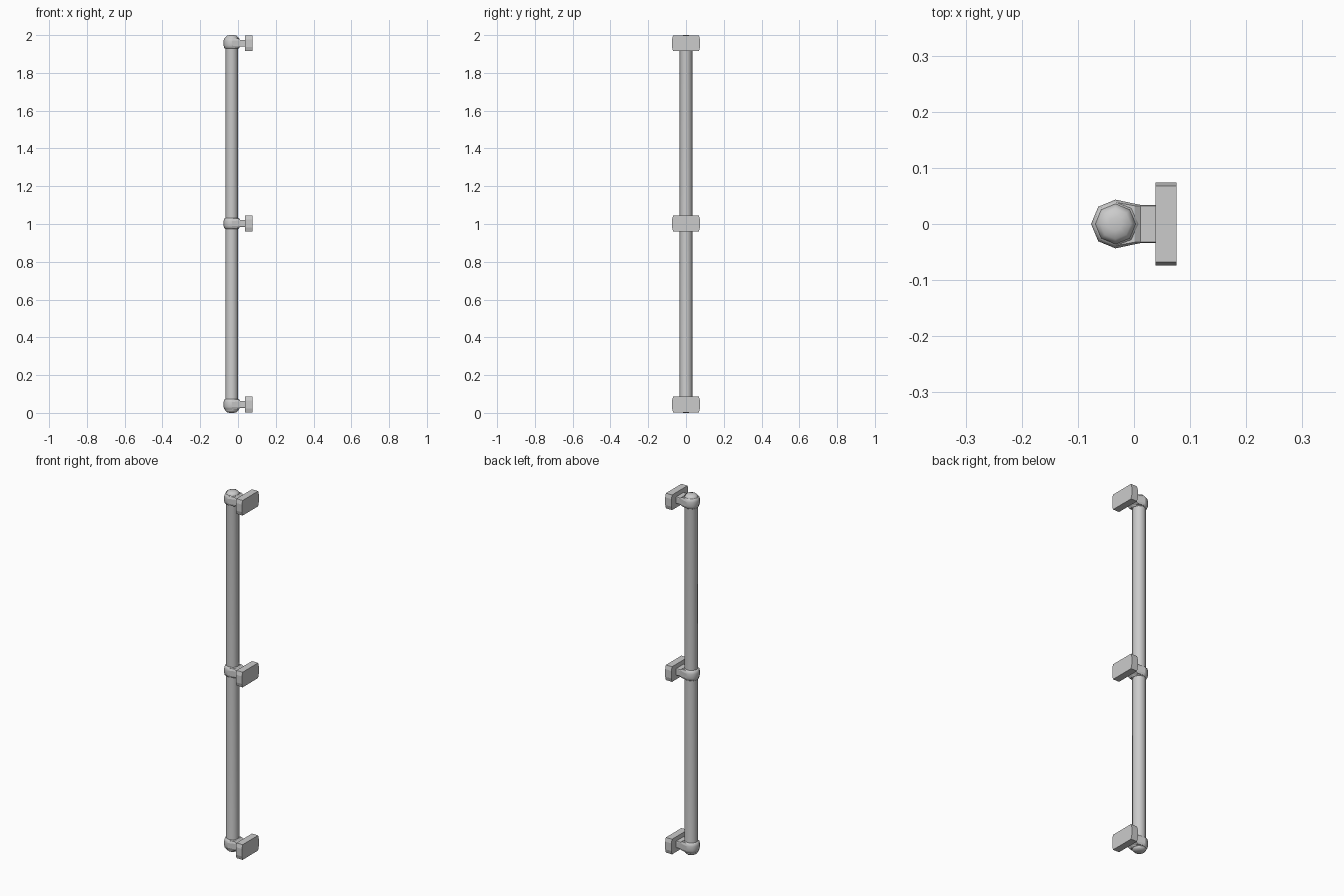
import bpy, math

if "Cube" in bpy.data.objects:
    bpy.data.objects.remove(bpy.data.objects["Cube"])

PX = -0.033                      # pole axis
LEVELS = {"bottom": 0.045, "middle": 1.003, "top": 1.957}


def make(name, verts, faces, smooth=None):
    me = bpy.data.meshes.new(name)
    me.from_pydata(verts, [], faces)
    ob = bpy.data.objects.new(name, me)
    bpy.context.collection.objects.link(ob)
    bpy.ops.object.select_all(action='DESELECT')
    ob.select_set(True)
    bpy.context.view_layer.objects.active = ob
    bpy.ops.object.mode_set(mode='EDIT')
    bpy.ops.mesh.select_all(action='SELECT')
    bpy.ops.mesh.normals_make_consistent(inside=False)
    bpy.ops.object.mode_set(mode='OBJECT')
    if smooth:
        bpy.ops.object.shade_smooth_by_angle(angle=math.radians(smooth))
    return ob


def loft(name, rings, smooth=None):
    n = len(rings[0])
    verts = [v for r in rings for v in r]
    faces = [tuple(range(n)), tuple(range(len(verts) - n, len(verts)))]
    for k in range(len(rings) - 1):
        for i in range(n):
            j = (i + 1) % n
            faces.append((k * n + i, k * n + j, (k + 1) * n + j, (k + 1) * n + i))
    return make(name, verts, faces, smooth)


def circle(r, z):
    return [(PX + r * math.cos(i * math.pi / 4), r * math.sin(i * math.pi / 4), z)
            for i in range(8)]


def section(x, hy, hz, ky, kz, zc):
    """Chamfered rectangle in the yz plane; ky, kz scale the cut corners."""
    q = [(hy, hz * kz), (hy * ky, hz)]
    pts = q + [(-y, z) for y, z in q[::-1]]
    pts += [(-y, -z) for y, z in pts]
    return [(x, y, zc + z) for y, z in pts]


# eight-sided pole with shallow domed ends
ends = [(0.012, 0.0), (0.027, 0.004), (0.036, 0.014), (0.034, 0.03)]
loft("pole", [circle(r, z) for r, z in ends] +
     [circle(r, 2 - z) for r, z in ends[::-1]], 50)

for level, zc in LEVELS.items():
    # rounded collar around the pole
    prof = [(0.034, -0.029), (0.040, -0.025), (0.0435, -0.012),
            (0.0435, 0.012), (0.040, 0.025), (0.034, 0.029)]
    loft(level + "_collar", [circle(r, zc + z) for r, z in prof], 50)
    # tapering arm from collar to plate
    loft(level + "_arm", [section(PX, 0.0435, 0.026, 0.88, 0.5, zc),
                          section(0.002, 0.036, 0.025, 0.9, 0.6, zc),
                          section(0.012, 0.034, 0.018, 0.95, 0.8, zc),
                          section(0.040, 0.034, 0.018, 0.95, 0.8, zc)])
    # mounting plate with slightly bulging short sides
    loft(level + "_plate", [section(x, 0.074, 0.042, 0.92, 0.5, zc)
                            for x in (0.038, 0.076)])
